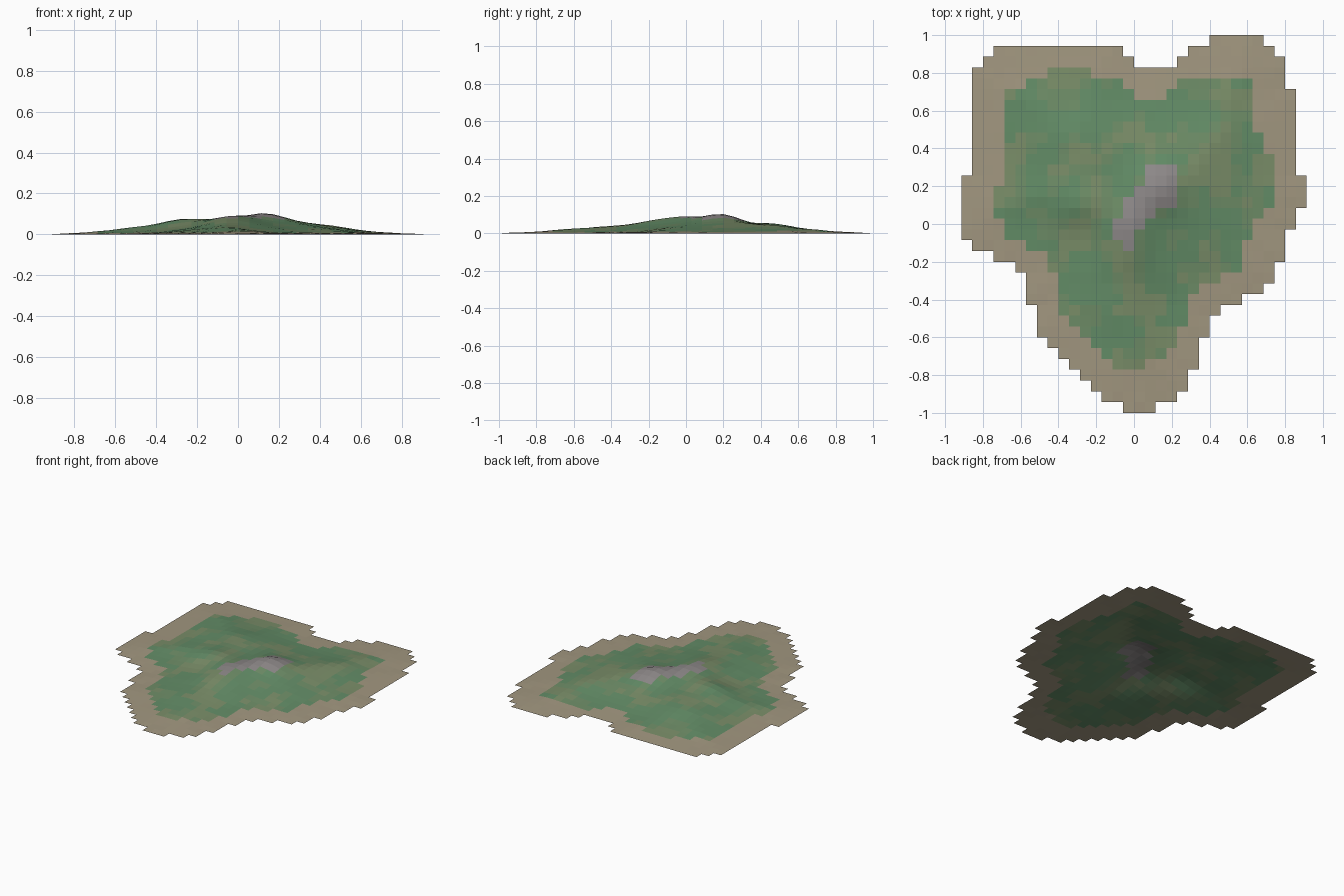
import bpy, math
from mathutils import Vector, noise

if "Cube" in bpy.data.objects:
    bpy.data.objects.remove(bpy.data.objects["Cube"])

COLS, ROWS, CELL = 32, 35, 2 / 35


def expand(steps, last):
    """Turn (first_row, column) steps into one column per row."""
    out = {}
    ends = [s[0] for s in steps[1:]] + [last]
    for (row, col), end in zip(steps, ends):
        for r in range(row, end):
            out[r] = col
    return out


def region(left, right, last, notch):
    """Cells between a stepped left and right edge, minus notch spans (row, first, end)."""
    lo, hi = expand(left, last), expand(right, last)
    cells = {(r, c) for r in lo for c in range(lo[r], hi[r])}
    return cells - {(r, c) for r, a, b in notch for c in range(a, b)}


# Stepped outlines, rows counted from the back edge
island = region(
    [(0, 23), (1, 3), (2, 2), (3, 1), (13, 0), (19, 1), (20, 3), (21, 5), (22, 6), (25, 7),
     (28, 8), (29, 9), (30, 10), (31, 11), (32, 12), (33, 13), (34, 15)],
    [(0, 28), (1, 29), (2, 30), (5, 31), (13, 32), (16, 31), (18, 30), (21, 29), (23, 28),
     (24, 26), (25, 24), (26, 23), (28, 22), (31, 21), (33, 20), (34, 18)],
    35, [(1, 15, 21), (2, 16, 20)])
green = region(
    [(3, 8), (4, 6), (5, 4), (14, 3), (17, 4), (19, 6), (20, 8), (22, 9), (26, 10), (27, 11),
     (28, 12), (29, 13), (30, 14)],
    [(3, 12), (4, 27), (9, 28), (11, 29), (16, 28), (17, 27), (19, 26), (22, 24), (23, 22),
     (24, 21), (27, 20), (29, 19), (30, 17)],
    31, [(4, 15, 20), (5, 16, 19)])
rock = region(
    [(12, 17), (14, 16), (15, 15), (17, 14), (19, 15)],
    [(12, 20), (16, 18), (17, 17), (18, 16)],
    20, [])


def corner(r, c):
    return Vector(((c - COLS / 2) * CELL, (ROWS / 2 - r) * CELL))


# Shoreline points: grid corners touching both land and sea
shore = []
for r in range(ROWS + 1):
    for c in range(COLS + 1):
        n = sum((r - a, c - b) in island for a in (0, 1) for b in (0, 1))
        if 0 < n < 4:
            shore.append(corner(r, c))

# Hills: x, y, height, spread in x, spread in y
HILLS = [
    (0.13, 0.19, 0.046, 0.10, 0.10),
    (-0.03, -0.02, 0.035, 0.10, 0.10),
    (-0.28, 0.11, 0.032, 0.10, 0.08),
    (0.00, -0.20, 0.014, 0.10, 0.08),
    (-0.20, 0.45, 0.010, 0.14, 0.10),
    (0.38, 0.42, 0.007, 0.10, 0.12),
]


def height(p):
    d = min((p - s).length for s in shore)
    if d < 1e-6:
        return 0.0
    t = min(d / 0.65, 1)
    h = max(0.055 * t * t * (3 - 2 * t), 0.06 * d)
    for x, y, a, sx, sy in HILLS:
        h += a * math.exp(-((p.x - x) / sx) ** 2 / 2 - ((p.y - y) / sy) ** 2 / 2)
    wobble = noise.noise(Vector((p.x * 6, p.y * 6, 3.7))) * 0.004
    return h + wobble * min(d / 0.3, 1)


def material(name, rgb):
    m = bpy.data.materials.new(name)
    m.diffuse_color = (*rgb, 1)
    m.use_nodes = True
    m.node_tree.nodes["Principled BSDF"].inputs["Base Color"].default_value = m.diffuse_color
    return m


def terrain(name, cells, mats, pick=lambda r, c: 0):
    """Build one open patch of the height field."""
    index, verts, faces, slots = {}, [], [], []
    for r, c in sorted(cells):
        face = []
        for key in ((r + 1, c), (r + 1, c + 1), (r, c + 1), (r, c)):
            if key not in index:
                p = corner(*key)
                index[key] = len(verts)
                verts.append((p.x, p.y, height(p)))
            face.append(index[key])
        faces.append(face)
        slots.append(pick(r, c))
    me = bpy.data.meshes.new(name)
    me.from_pydata(verts, [], faces)
    for m in mats:
        me.materials.append(m)
    me.polygons.foreach_set("material_index", slots)
    bpy.context.collection.objects.link(bpy.data.objects.new(name, me))


def grass_shade(r, c):
    v = noise.noise(Vector((c * 0.37, r * 0.37, 1.3))) + 0.35 * noise.noise(Vector((c * 1.7, r * 1.7, 8)))
    return 0 if v < 0 else 1 if v < 0.25 else 2


# Sandy beach, grassland and rocky summit
terrain("beach", island - green, [material("sand", (0.36, 0.31, 0.215))])
terrain("grassland", green - rock, [
    material("grass", (0.125, 0.265, 0.135)),
    material("grass_mid", (0.155, 0.265, 0.135)),
    material("grass_dry", (0.195, 0.27, 0.14))], grass_shade)
terrain("rocky_summit", rock, [material("rock", (0.27, 0.25, 0.25))])
